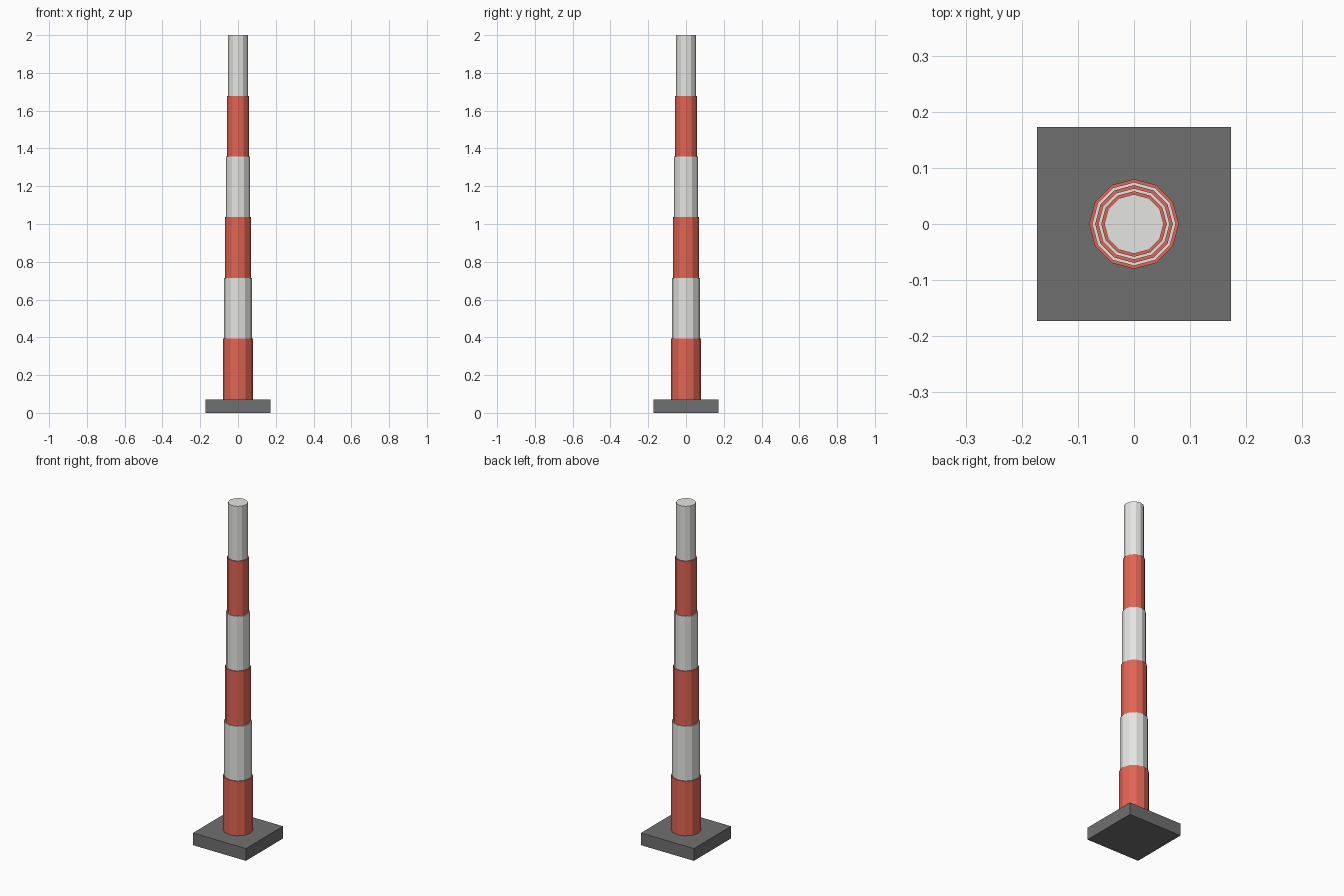
import bpy

cube = bpy.data.objects.get("Cube")
if cube:
    bpy.data.objects.remove(cube, do_unlink=True)


def make_material(name, rgb):
    mat = bpy.data.materials.new(name)
    mat.use_nodes = True
    color = (*rgb, 1.0)
    mat.diffuse_color = color
    mat.node_tree.nodes["Principled BSDF"].inputs["Base Color"].default_value = color
    return mat


red = make_material("warm red", (0.75, 0.13, 0.09))
white = make_material("off white", (0.78, 0.78, 0.76))
grey = make_material("dark grey", (0.16, 0.16, 0.16))

BASE_WIDTH, BASE_HEIGHT, TOTAL_HEIGHT = 0.345, 0.072, 2.0
SECTIONS, SIDES = 6, 12
BOTTOM_RADIUS, TOP_RADIUS = 0.08, 0.053

# Square foot plate
bpy.ops.mesh.primitive_cube_add(size=1, location=(0, 0, BASE_HEIGHT / 2))
base = bpy.context.object
base.name = "base_plate"
base.scale = (BASE_WIDTH, BASE_WIDTH, BASE_HEIGHT)
bpy.ops.object.transform_apply(location=False, rotation=False, scale=True)
base.data.materials.append(grey)

# Stepped mast sections, alternating red and white
section_height = (TOTAL_HEIGHT - BASE_HEIGHT) / SECTIONS
for i in range(SECTIONS):
    radius = BOTTOM_RADIUS + (TOP_RADIUS - BOTTOM_RADIUS) * i / (SECTIONS - 1)
    bpy.ops.mesh.primitive_cylinder_add(
        vertices=SIDES, radius=radius, depth=section_height,
        location=(0, 0, BASE_HEIGHT + section_height * (i + 0.5)))
    section = bpy.context.object
    section.name = f"mast_section_{i + 1}"
    section.data.materials.append(white if i % 2 else red)
